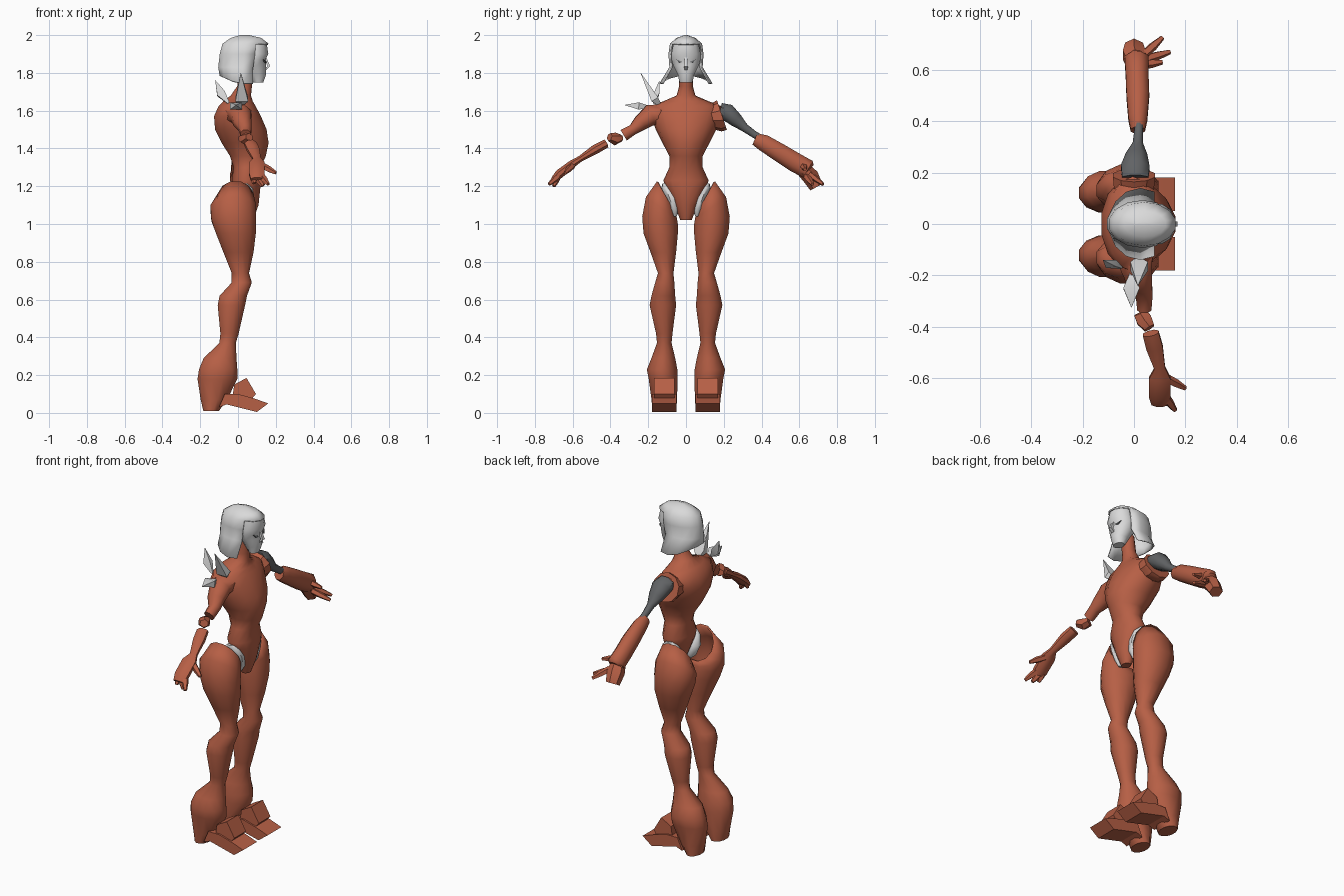
import bpy, bmesh, math
from mathutils import Vector

cube = bpy.data.objects.get("Cube")
if cube:
    bpy.data.objects.remove(cube, do_unlink=True)


def make_material(name, red, green, blue):
    material = bpy.data.materials.new(name)
    material.use_nodes = True
    color = (red, green, blue, 1)
    material.diffuse_color = color
    material.node_tree.nodes["Principled BSDF"].inputs["Base Color"].default_value = color
    return material


rust = make_material("rust red", .47, .115, .06)
bone = make_material("pale grey", .7, .7, .7)
steel = make_material("dark steel", .12, .125, .13)


def finish(name, bm, material, angle=50, thickness=0):
    """Turn a bmesh into a shaded object."""
    bmesh.ops.remove_doubles(bm, verts=bm.verts, dist=.0005)
    bmesh.ops.recalc_face_normals(bm, faces=bm.faces)
    mesh = bpy.data.meshes.new(name)
    bm.to_mesh(mesh)
    bm.free()
    mesh.materials.append(material)
    obj = bpy.data.objects.new(name, mesh)
    bpy.context.collection.objects.link(obj)
    if thickness:
        shell = obj.modifiers.new("shell", "SOLIDIFY")
        shell.thickness = thickness
    bpy.ops.object.select_all(action="DESELECT")
    obj.select_set(True)
    bpy.context.view_layer.objects.active = obj
    bpy.ops.object.shade_smooth_by_angle(angle=math.radians(angle))
    return obj


def skin(bm, rings, cap_start=True, cap_end=True):
    """Bridge rings of points with quads."""
    loops = [[bm.verts.new(point) for point in ring] for ring in rings]
    count = len(loops[0])
    for low, high in zip(loops, loops[1:]):
        for i in range(count):
            j = (i + 1) % count
            bm.faces.new((low[i], low[j], high[j], high[i]))
    if cap_start:
        bm.faces.new(loops[0][::-1])
    if cap_end:
        bm.faces.new(loops[-1])


def stack(rings, sides=12, side=1, **caps):
    """Level ellipses: height, back, front, inner edge, outer edge, optional slope."""
    bm = bmesh.new()
    points = []
    for z, back, front, inner, outer, *slope in rings:
        ring = []
        for i in range(sides):
            turn = math.tau * (i + .5) / sides
            x = (back + front) / 2 + (front - back) / 2 * math.cos(turn)
            offset = (outer - inner) / 2 * math.sin(turn)
            lift = offset * slope[0] if slope else 0
            ring.append((x, side * ((inner + outer) / 2 + offset), z + lift))
        points.append(ring)
    skin(bm, points, **caps)
    return bm


def limb(name, stations, material, sides=8, angle=50):
    """Tube along a path: x, y, z, half width in x, half height across."""
    bm = bmesh.new()
    centres = [Vector(s[:3]) for s in stations]
    rings = []
    for i, (*_, wide, tall) in enumerate(stations):
        tangent = centres[min(i + 1, len(centres) - 1)] - centres[max(i - 1, 0)]
        tangent.normalize()
        guide = Vector((1, 0, 0)) if abs(tangent.x) < .8 else Vector((0, 1, 0))
        across = (guide - tangent * guide.dot(tangent)).normalized()
        up = tangent.cross(across)
        turns = [math.tau * (k + .5) / sides for k in range(sides)]
        rings.append([centres[i] + across * wide * math.cos(t) + up * tall * math.sin(t)
                      for t in turns])
    skin(bm, rings)
    return finish(name, bm, material, angle)


def prism(name, outline, inner, outer, side, material):
    """Side outline in x and z, extruded across y."""
    bm = bmesh.new()
    skin(bm, [[(x, side * y, z) for x, z in outline] for y in (inner, outer)])
    return finish(name, bm, material, 30)


# Torso, from groin to neck
torso = [(1.02, .03, .08, -.03, .03), (1.1, .0, .11, -.06, .06),
         (1.19, -.03, .12, -.105, .105), (1.23, -.035, .12, -.12, .12),
         (1.3, -.025, .12, -.088, .088), (1.36, -.045, .15, -.088, .088),
         (1.43, -.09, .165, -.125, .125), (1.5, -.125, .155, -.16, .16),
         (1.57, -.13, .125, -.185, .185), (1.625, -.105, .095, -.185, .185),
         (1.65, -.08, .08, -.12, .12), (1.68, -.04, .07, -.05, .05),
         (1.73, -.005, .075, -.036, .036), (1.82, .01, .085, -.04, .04)]
finish("torso", stack(torso, 14), rust)

# Legs: open thigh shell flowing into a flared boot, with a two-part foot
leg = [(.01, -.185, -.1, .05, .18), (.07, -.2, -.055, .045, .185),
       (.18, -.218, .0, .042, .2), (.23, -.21, .0, .043, .21),
       (.29, -.185, -.005, .055, .185), (.37, -.1, -.01, .075, .155),
       (.42, -.095, .005, .07, .16), (.57, -.11, .04, .05, .195),
       (.62, -.1, .05, .055, .185), (.69, -.035, .075, .06, .165),
       (.74, -.035, .06, .065, .15), (.85, -.08, .085, .05, .19),
       (.95, -.12, .098, .04, .228), (1.02, -.145, .1, .04, .235, .2),
       (1.085, -.15, .1, .045, .215, .7), (1.14, -.11, .085, .05, .155, 1.7)]
instep = [(-.03, .08), (-.02, .15), (.045, .185), (.095, .1), (.07, .07)]
toe = [(-.1, .03), (-.07, .1), (.0, .1), (.09, .075), (.16, .05), (.1, .005), (-.06, .045)]
joint = [(1.04, .03, .06, .05, .065), (1.08, -.02, .085, .03, .09),
         (1.14, -.04, .09, .035, .115), (1.19, -.02, .08, .07, .13),
         (1.215, .01, .05, .1, .125)]
for side, label in ((-1, "right"), (1, "left")):
    finish(label + "_leg", stack(leg, side=side, cap_end=False), rust, 50, .01)
    finish(label + "_hip_joint", stack(joint, 10, side), bone)
    prism(label + "_instep", instep, .06, .17, side, rust)
    prism(label + "_toe", toe, .05, .18, side, rust)

# Helmet shell, open at the face and flared at the bottom
helmet = [(1.745, -.1, .15, -.14, .14), (1.83, -.108, .155, -.088, .088),
          (1.9, -.1, .165, -.093, .093), (1.955, -.085, .165, -.085, .085),
          (1.985, -.04, .125, -.05, .05), (2, .01, .06, -.008, .008)]
bm = stack(helmet, 14, cap_start=False)
for vert in bm.verts:
    if vert.co.z < 1.8:
        vert.co.z += .04 * max(0, -vert.co.x / .1)
opening = [f for f in bm.faces if f.calc_center_median().x > .1
           and f.calc_center_median().z < 1.94]
bmesh.ops.delete(bm, geom=opening, context="FACES")
finish("helmet", bm, bone, 50, .008)

# Face mask, brow, nose and eye slits
mask = [(1.75, .08, .135, -.035, .035), (1.79, .05, .15, -.045, .045),
        (1.84, .02, .15, -.07, .07), (1.87, .02, .148, -.08, .08),
        (1.9, .02, .163, -.08, .08), (1.95, .02, .155, -.07, .07)]
finish("face_mask", stack(mask, 12), bone)
limb("nose", [(.145, 0, 1.88, .008, .01), (.163, 0, 1.835, .01, .014),
              (.145, 0, 1.82, .008, .012)], bone, 4, 30)
for side, label in ((-1, "right"), (1, "left")):
    slit = [(.128, .052, 1.872), (.143, .02, 1.858), (.14, .035, 1.852)]
    bm = bmesh.new()
    skin(bm, [[(x + push, side * y, z) for x, y, z in slit] for push in (0, .009)])
    finish(label + "_eye", bm, steel, 30)

# Arm on the spiked side, broken into separate pieces
limb("right_upper_arm", [(.0, -.12, 1.58, .08, .06), (.015, -.19, 1.575, .06, .06),
                         (.025, -.24, 1.535, .05, .045), (.04, -.28, 1.5, .035, .03),
                         (.04, -.33, 1.47, .03, .035)], rust)
limb("right_elbow", [(.025, -.345, 1.455, .03, .02), (.04, -.375, 1.45, .035, .034),
                     (.06, -.405, 1.46, .024, .022)], rust, 6, 30)
limb("right_forearm", [(.065, -.425, 1.425, .034, .025), (.08, -.48, 1.395, .035, .027),
                       (.1, -.56, 1.345, .023, .017), (.1, -.6, 1.32, .045, .022),
                       (.1, -.67, 1.265, .045, .026), (.1, -.7, 1.235, .035, .018)], rust)
# Finger and thumb tubes share one tapered shape
fingers = {"right_finger_a": ((.08, -.67, 1.26), (.085, -.7, 1.215)),
           "right_finger_b": ((.12, -.67, 1.26), (.16, -.725, 1.21)),
           "right_finger_c": ((.1, -.68, 1.25), (.13, -.7, 1.2)),
           "right_thumb": ((.125, -.6, 1.31), (.2, -.64, 1.27)),
           "left_finger_a": ((.04, .66, 1.26), (.11, .725, 1.21)),
           "left_finger_b": ((.04, .64, 1.25), (.14, .67, 1.21)),
           "left_thumb": ((.03, .62, 1.31), (.11, .63, 1.29))}
for name, (start, end) in fingers.items():
    middle = [(a + b) / 2 for a, b in zip(start, end)]
    limb(name, [(*start, .018, .018), (*middle, .018, .016), (*end, .01, .009)], rust, 5, 40)

# Arm on the mechanical side: socket ring, steel shoulder and strut, heavy forearm
limb("left_socket", [(.0, .12, 1.565, .08, .06), (.0, .175, 1.572, .085, .083),
                     (.0, .19, 1.577, .085, .083)], rust, 10, 30)
limb("left_shoulder_cap", [(.005, .18, 1.6, .055, .045), (.005, .22, 1.59, .06, .05),
                           (.01, .265, 1.55, .045, .04), (.015, .31, 1.51, .022, .024),
                           (.018, .36, 1.475, .018, .02), (.018, .42, 1.44, .02, .02)], steel)
limb("left_forearm", [(.015, .365, 1.45, .03, .035), (.015, .41, 1.43, .04, .048),
                      (.015, .5, 1.375, .048, .053), (.012, .58, 1.325, .048, .056),
                      (.01, .645, 1.29, .05, .055), (.01, .65, 1.285, .035, .04)], rust)
limb("left_hand", [(.01, .62, 1.29, .04, .04), (.0, .66, 1.25, .05, .045),
                   (.0, .69, 1.195, .04, .036)], rust, 6, 40)

# Shoulder spikes: root, widest point, tip, half width
spikes = {"large": ((.015, -.13, 1.62), (.02, -.165, 1.66), (.015, -.24, 1.8), .048),
          "rear": ((-.05, -.17, 1.64), (-.09, -.155, 1.69), (-.12, -.14, 1.76), .032),
          "outer": ((-.01, -.19, 1.62), (-.01, -.25, 1.625), (-.01, -.325, 1.63), .045)}
for label, (root, wide, tip, width) in spikes.items():
    limb(label + "_spike", [(*root, .008, .006), (*wide, width, width * .6),
                            (*tip, .001, .001)], bone, 4, 30)
